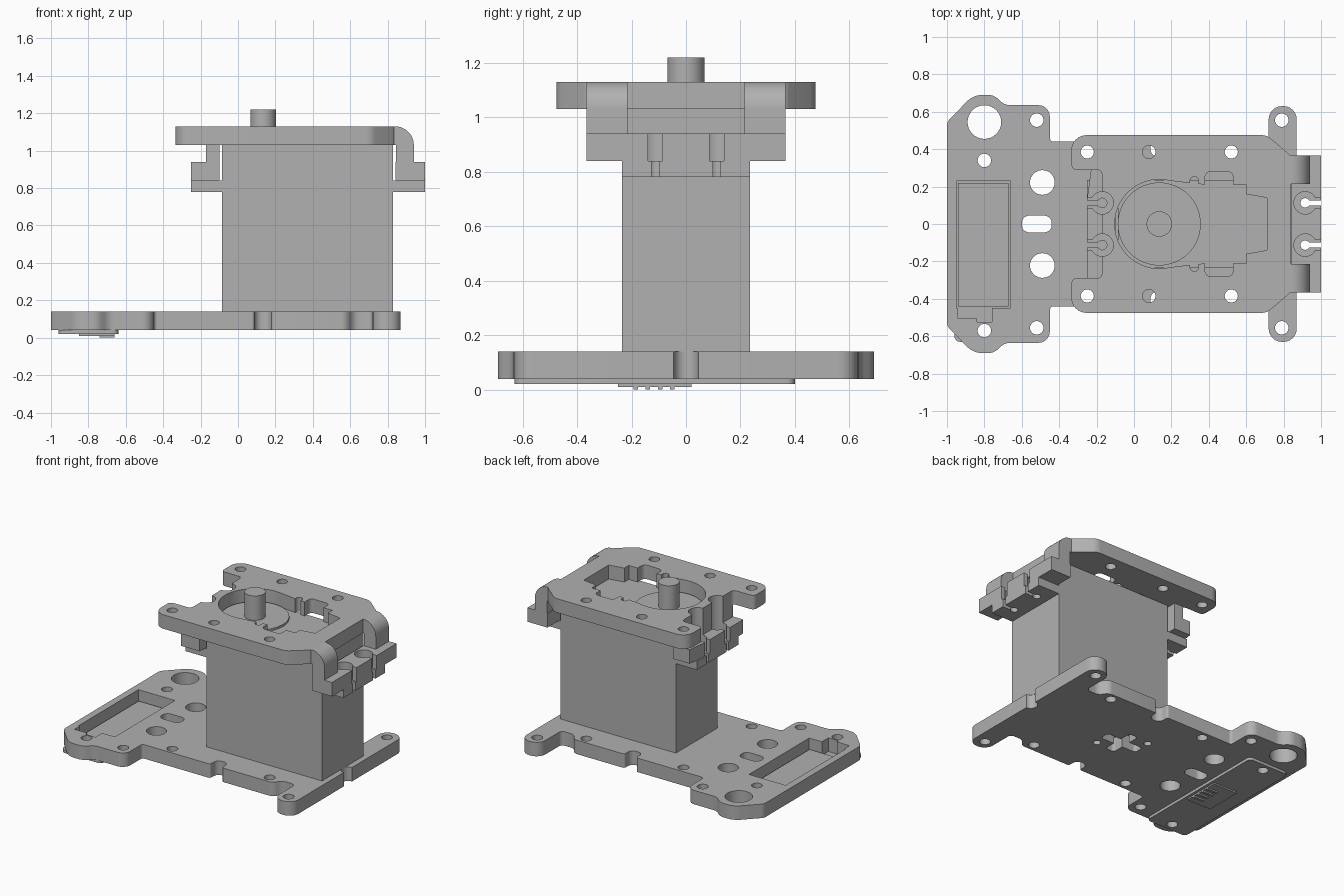
import bpy, bmesh
from math import sin, cos, pi, radians, asin
from mathutils import Vector, Matrix

if "Cube" in bpy.data.objects:
    bpy.data.objects.remove(bpy.data.objects["Cube"], do_unlink=True)

grey = bpy.data.materials.new("plain grey")
grey.use_nodes = True
grey.diffuse_color = (0.44, 0.44, 0.44, 1)
grey.node_tree.nodes["Principled BSDF"].inputs["Base Color"].default_value = (0.44, 0.44, 0.44, 1)


def arc(cx, cy, r, a0, a1, n=16):
    """Points along an arc, angles in degrees."""
    return [(cx + r * cos(radians(a0 + (a1 - a0) * i / n)),
             cy + r * sin(radians(a0 + (a1 - a0) * i / n))) for i in range(n + 1)]


def circle(cx, cy, r, n=32):
    return arc(cx, cy, r, 0, 360, n)[:-1]


def rounded(pts, n=6):
    """Round each corner given as (x, y, tangent length)."""
    out = []
    for i, p in enumerate(pts):
        c = Vector(p[:2])
        if len(p) < 3:
            out.append(tuple(c))
            continue
        u = (Vector(pts[i - 1][:2]) - c).normalized()
        v = (Vector(pts[(i + 1) % len(pts)][:2]) - c).normalized()
        w = sin(u.angle(v) / 2)
        for k in range(n + 1):
            t = k / n
            b0, b1, b2 = (1 - t) ** 2, 2 * w * t * (1 - t), t * t
            q = ((c + u * p[2]) * b0 + c * b1 + (c + v * p[2]) * b2) / (b0 + b1 + b2)
            out.append(tuple(q))
    return out


def mirrored(half):
    """Close a half outline by mirroring it across y = 0."""
    return half + [(p[0], -p[1]) + tuple(p[2:]) for p in reversed(half)]


def box(x0, x1, y0, y1, r=None):
    pts = [(x0, y0), (x1, y0), (x1, y1), (x0, y1)]
    return rounded([p + (r,) for p in pts]) if r else pts


def both(shape, x, y, *a):
    return [shape(x, y, *a), shape(x, -y, *a)]


def layer(name, outline, z0, z1, holes=(), turn=None):
    """Extrude a flat outline with holes between two heights."""
    cu = bpy.data.curves.new(name, 'CURVE')
    cu.dimensions = '2D'
    cu.fill_mode = 'BOTH'
    cu.extrude = (z1 - z0) / 2
    for loop in [outline, *holes]:
        s = cu.splines.new('POLY')
        s.points.add(len(loop) - 1)
        for pt, (x, y) in zip(s.points, loop):
            pt.co = (x, y, 0, 1)
        s.use_cyclic_u = True
    tmp = bpy.data.objects.new(name + "_path", cu)
    bpy.context.collection.objects.link(tmp)
    dg = bpy.context.evaluated_depsgraph_get()
    me = bpy.data.meshes.new_from_object(tmp.evaluated_get(dg))
    bpy.data.objects.remove(tmp, do_unlink=True)
    bpy.data.curves.remove(cu)
    me.name = name
    me.transform(Matrix.Translation((0, 0, (z0 + z1) / 2)))
    if turn:
        me.transform(turn)
    bm = bmesh.new()
    bm.from_mesh(me)
    bmesh.ops.remove_doubles(bm, verts=bm.verts, dist=1e-5)
    bmesh.ops.recalc_face_normals(bm, faces=bm.faces)
    bm.to_mesh(me)
    bm.free()
    me.materials.clear()
    me.materials.append(grey)
    ob = bpy.data.objects.new(name, me)
    bpy.context.collection.objects.link(ob)
    bpy.ops.object.select_all(action='DESELECT')
    ob.select_set(True)
    bpy.context.view_layer.objects.active = ob
    bpy.ops.object.shade_smooth_by_angle(angle=radians(30))
    return ob


def keyhole(cx, cy, r, edge, w):
    """Screw hole that opens through a slot to an edge, from high y to low y."""
    a = asin(w / r) * 180 / pi
    if edge > cx:
        return [(edge, cy + w)] + arc(cx, cy, r, a, 360 - a, 24) + [(edge, cy - w)]
    return [(edge, cy + w)] + arc(cx, cy, r, 180 - a, a - 180, 24) + [(edge, cy - w)]


# Base plate
base = rounded(mirrored([
    (-1, .545, .02), (-.86, .69, .05), (-.75, .69, .03), (-.69, .635, .03),
    (-.45, .635, .06), (-.45, .44, .02), (.088, .44, .015), (.088, .36, .04),
    (.18, .36, .04), (.18, .44, .015), (.58, .44, .03), (.62, .38, .03),
    (.72, .38, .03), (.72, .63, .07), (.87, .63, .07),
    *[p for p in arc(.87, 0, .045, 90, 180, 8)[:-1]]]))
pocket = [(-.95, -.45), (-.94, -.45), (-.94, -.505), (-.84, -.505), (-.84, -.525),
          (-.76, -.525), (-.76, -.45), (-.66, -.45), (-.66, .23), (-.95, .23)]
cross = rounded(mirrored([(-.04, .035, .02), (.07, .035), (.07, .12, .02),
                          (.14, .12, .02), (.14, .035), (.25, .035, .02)]))
base_holes = [circle(-.8, .545, .09), circle(-.8, .34, .036), circle(-.8, -.57, .036),
              box(-.6, -.44, -.045, .045, .04), pocket, cross,
              circle(-.03, .1, .025), circle(.23, -.1, .025),
              *both(circle, -.49, .222, .066)]
for x, y in [(-.52, .555), (.79, .555), (-.25, .385), (.52, .385)]:
    base_holes += both(circle, x, y, .036)
layer("base_plate", base, .04, .14, base_holes)

# Display board under the base
layer("display_board", box(-.96, -.64, -.63, .40, .03), .02, .042,
      [circle(-.8, .34, .036), circle(-.8, -.57, .036)])
layer("display_screen", box(-.94, -.67, -.44, .22), .04, .065)
layer("board_chip", box(-.85, -.66, -.25, .02), .01, .02)
for i in range(4):
    y = -.185 + i * .045
    layer("board_pin", box(-.74, -.66, y - .008, y + .008), 0, .012)

# Motor body, boss and shaft
layer("motor_body", box(-.085, .83, -.235, .235), .14, 1.03)
layer("motor_boss", circle(.135, 0, .222, 64), 1.03, 1.045)
layer("motor_shaft", circle(.135, 0, .068), 1.04, 1.22)

# Motor mounting ears with open screw slots
for name, inner, cx, edge in [("ear_left", .82, .915, 1), ("ear_right", -.08, -.17, -.25)]:
    ear = [(inner, .235), (edge, .235)] + keyhole(cx, .113, .025, edge, .013)
    layer(name, mirrored(ear), .78, .84)

# Top plate
notch = arc(-.17, .113, .06, 90, -90)
plate = rounded(mirrored([
    (.84, .365, .02), (.71, .475, .03), (-.335, .475, .08), (-.335, .29, .03),
    (-.25, .29), (-.17, .29, .03), *notch]))
opening = rounded(mirrored([
    *arc(.135, 0, .238, 178, 78, 24), (.30, .218), (.30, .252, .02), (.345, .252, .02),
    (.345, .214), (.38, .21), (.38, .28, .03), (.53, .28, .03), (.53, .21),
    (.60, .21), (.60, .16), (.71, .14)]))
plate_holes = [opening]
for x in (-.25, .08, .52):
    plate_holes += both(circle, x, .385, .035)
layer("top_plate", plate, 1.03, 1.13, plate_holes)

# Rear clip: channelled post and slotted foot
layer("clip_post", mirrored([(-.1, .29), (-.17, .29), *notch]), .93, 1.03)
layer("clip_foot", rounded(mirrored([(-.1, .29), (-.25, .29, .02)])[:2], 4)
      + keyhole(-.17, .113, .06, -.25, .027)
      + [(x, -y) for x, y in reversed(rounded([(-.1, .29), (-.25, .29)])
                                      + keyhole(-.17, .113, .06, -.25, .027))], .84, .94)

# Front claws: curved arms and slotted foot
claw = [(.78, 1.03), (.78, 1.13)] + arc(.84, 1.03, .1, 90, 0) + [(.94, .93), (.845, .93), (.845, 1.03)]
for side, y in (("left", .215), ("right", -.365)):
    layer("claw_arm_" + side, claw, -y - .15, -y, turn=Matrix.Rotation(pi / 2, 4, 'X'))
foot = [(.842, .365), (1, .365)] + keyhole(.915, .113, .06, 1, .027)
layer("claw_foot", mirrored(foot), .84, .94)
